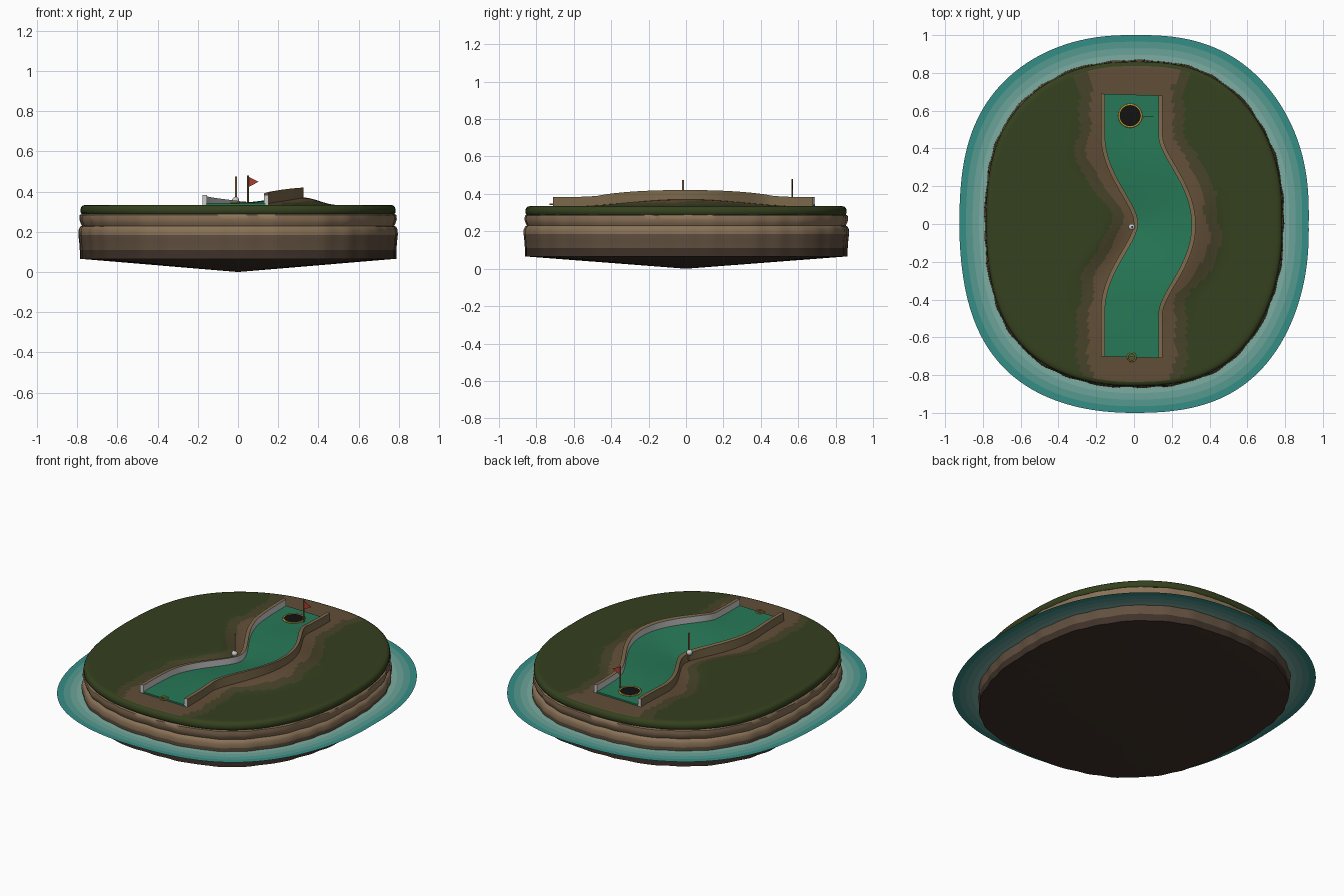
import bpy, bmesh, math
from mathutils import Vector

if "Cube" in bpy.data.objects:
    bpy.data.objects.remove(bpy.data.objects["Cube"])

N = 192          # segments round the island
FLOOR = 0.343    # height of the putting lane
GROUND = 0.334


def mat(name, r, g, b):
    m = bpy.data.materials.new(name)
    m.diffuse_color = (r, g, b, 1)
    m.use_nodes = True
    m.node_tree.nodes["Principled BSDF"].inputs["Base Color"].default_value = m.diffuse_color
    return m


GRASS = mat("grass", 0.035, 0.052, 0.013)
MIXED = mat("dry_grass", 0.062, 0.055, 0.022)
DIRT = mat("dirt", 0.12, 0.075, 0.038)
SAND = mat("sandstone", 0.25, 0.165, 0.095)
ROCK = mat("rock", 0.12, 0.08, 0.05)
DARK = mat("dark_rock", 0.05, 0.032, 0.022)
WATERS = [mat("water_%d" % i, 0.2 - 0.055 * i, 0.42 - 0.05 * i, 0.36 - 0.04 * i) for i in range(4)]
FELT = mat("felt", 0.02, 0.19, 0.095)
KERB = mat("kerb_brown", 0.2, 0.14, 0.07)
GREY = mat("kerb_inner_grey", 0.55, 0.55, 0.55)
GOLD = mat("gold", 0.6, 0.38, 0.05)
BLACK = mat("black", 0.006, 0.006, 0.006)
WOOD = mat("wood", 0.25, 0.15, 0.07)
RED = mat("red", 0.4, 0.05, 0.03)
WHITE = mat("white", 0.8, 0.8, 0.8)


def build(name, verts, faces, mats, pick=None, smooth=35):
    me = bpy.data.meshes.new(name)
    me.from_pydata(verts, [], faces)
    for m in mats:
        me.materials.append(m)
    ob = bpy.data.objects.new(name, me)
    bpy.context.collection.objects.link(ob)
    if pick:
        for p in me.polygons:
            p.material_index = pick(p)
    finish(ob, smooth)
    return ob


def finish(ob, smooth=35):
    bpy.ops.object.select_all(action='DESELECT')
    ob.select_set(True)
    bpy.context.view_layer.objects.active = ob
    bpy.ops.object.shade_smooth_by_angle(angle=math.radians(smooth))


# --- shape helpers: lane centre line, bank, island outline ---
def hump(y, w):
    return 0.5 * (1 + math.cos(math.pi * y / w)) if abs(y) < w else 0.0


def centre(y):
    return -0.012 + 0.175 * hump(y, 0.47)


def across(y):
    """Unit vector pointing to the right of the lane."""
    d = (centre(y + 0.001) - centre(y - 0.001)) / 0.002
    return Vector((1, -d)).normalized()


def tilt(y):
    return 0.23 * hump(y, 0.64)


def side(x, y):
    return (x - centre(y)) * across(y).x


def ground(x, y):
    s = side(x, y)
    edge = max(-0.16, min(0.16, s))
    f = max(0.0, 1 - (abs(s) - abs(edge)) / 0.17)
    return GROUND + tilt(y) * edge * f * f * (3 - 2 * f)


def outline(k, off, rough=0.0):
    a = 2 * math.pi * k / N
    c, s = math.cos(a), math.sin(a)
    n = 2.4
    r = ((abs(c) / (0.785 + off)) ** n + (abs(s) / (0.86 + off)) ** n) ** (-1 / n)
    r += 0.006 * math.sin(5 * a + 1) * abs(math.sin(2 * a))
    r += rough * (math.sin(17 * a) + math.sin(29 * a + 2) + math.sin(41 * a + 1)) / 3
    return r * c, r * s


def loft(name, rings, mats, pick=None, tip=None, smooth=35):
    verts = [v for r in rings for v in r]
    faces = []
    for i in range(len(rings) - 1):
        for k in range(N):
            j = (k + 1) % N
            faces.append((i * N + k, (i + 1) * N + k, (i + 1) * N + j, i * N + j))
    if tip:
        verts.append(tip)
        b = (len(rings) - 1) * N
        faces += [(b + k, len(verts) - 1, b + (k + 1) % N) for k in range(N)]
    return build(name, verts, faces, mats, pick, smooth)


def band(off, z, rough=0.0):
    return [(*outline(k, off, rough), z) for k in range(N)]


# --- grassy top with dirt beside the lane, rolled over the rim ---
R = 52
rings = [band(-0.008, 0.288), band(-0.001, 0.297), band(-0.001, 0.312), band(-0.005, 0.324), band(-0.012, 0.331)]
for i in range(R, 0, -1):
    ring = []
    for k in range(N):
        x, y = outline(k, -0.024)
        x, y = x * i / R, y * i / R
        ring.append((x, y, ground(x, y)))
    rings.append(ring)


def ground_mat(p):
    x, y, z = p.center
    if z < 0.3325 and math.hypot(x / 0.785, y / 0.86) > 0.93:
        return 0
    d = abs(side(x, y)) + 0.012 * math.sin(13 * y) + 0.008 * math.sin(29 * y)
    return 2 if d < 0.225 else 1 if d < 0.285 else 0


top = loft("grass_top", rings, [GRASS, MIXED, DIRT], ground_mat, (0, 0, ground(0, 0)), 60)
top.data.flip_normals()

# --- layered cliff and the shallow cone underneath ---
profile = [(-0.013, 0.290), (0.0, 0.284), (0.002, 0.262), (-0.004, 0.243), (-0.011, 0.23),
           (-0.002, 0.226), (0.006, 0.21), (0.007, 0.185), (0.003, 0.15), (0.0, 0.11), (0.0, 0.066)]
loft("cliff", [band(o, z, 0.006) for o, z in profile], [SAND, ROCK, DARK],
     lambda p: 0 if p.center.z > 0.18 else 1 if p.center.z > 0.12 else 2, None, 60).data.flip_normals()
loft("underside", [band(0, 0.066, 0.006)], [DARK], None, (0, 0, 0)).data.flip_normals()

# --- water sheet round the island, paler near the shore ---
loft("water", [band(o, 0.163) for o in (-0.02, 0.035, 0.07, 0.105, 0.14)], WATERS, lambda p: p.index // N)
bpy.context.object.data.flip_normals() if bpy.context.object.data.polygons[0].normal.z < 0 else None


# --- lane and kerbs: cross-sections swept along the banked centre line ---
def sweep(name, section, mats, pick=None, steps=72):
    verts, faces, m = [], [], len(section)
    for i in range(steps + 1):
        y = -0.705 + 1.39 * i / steps
        n = across(y)
        for s, h in section:
            verts.append((centre(y) + n.x * s, y + n.y * s - 0.03 * s, FLOOR + h + tilt(y) * s))
    for i in range(steps):
        for k in range(m):
            j = (k + 1) % m
            faces.append((i * m + k, i * m + j, (i + 1) * m + j, (i + 1) * m + k))
    faces += [tuple(range(m))[::-1], tuple(range(steps * m, steps * m + m))]
    ob = build(name, verts, faces, mats, pick)
    bm = bmesh.new()
    bm.from_mesh(ob.data)
    bmesh.ops.recalc_face_normals(bm, faces=bm.faces)
    bm.to_mesh(ob.data)
    bm.free()


sweep("putting_lane", [(-0.148, -0.02), (0.148, -0.02), (0.148, 0), (0, 0), (-0.148, 0)], [FELT])
for sgn, label in ((-1, "left"), (1, "right")):
    sec = [(sgn * s, h) for s, h in ((0.142, -0.025), (0.164, -0.025), (0.164, 0.04), (0.142, 0.04))]
    # side 1 is the outer face, side 2 the top; inner face and ends stay grey
    sweep(label + "_kerb", sec, [KERB, GREY],
          lambda p: 0 if p.index < 288 and p.index % 4 in (1, 2) else 1)


# --- small parts ---
def done(name, m, smooth=35):
    ob = bpy.context.object
    ob.name = name
    ob.data.materials.append(m)
    finish(ob, smooth)


def torus(name, x, y, z, r, t):
    bpy.ops.mesh.primitive_torus_add(location=(x, y, z), major_radius=r, minor_radius=t,
                                     major_segments=40, minor_segments=8)
    done(name, GOLD, 60)


def cyl(name, x, y, z0, z1, r, m, n=12):
    bpy.ops.mesh.primitive_cylinder_add(vertices=n, radius=r, depth=z1 - z0, location=(x, y, (z0 + z1) / 2))
    done(name, m)


cyl("hole", -0.02, 0.573, FLOOR - 0.03, FLOOR + 0.003, 0.056, BLACK, 40)
torus("hole_rim", -0.02, 0.573, FLOOR + 0.002, 0.059, 0.005)
torus("tee_ring", -0.012, -0.705, FLOOR + 0.002, 0.022, 0.004)
cyl("flag_pole", 0.05, 0.567, FLOOR, 0.48, 0.004, WOOD)
cyl("marker_post", -0.01, -0.016, 0.31, 0.475, 0.006, WOOD)
bpy.ops.mesh.primitive_uv_sphere_add(segments=20, ring_count=12, radius=0.017, location=(-0.012, -0.016, 0.357))
done("ball", WHITE, 60)

# triangular flag
f = [(0.052, 0.475), (0.102, 0.449), (0.052, 0.423)]
v = [(x, 0.567 + d, z) for d in (-0.0015, 0.0015) for x, z in f]
build("flag", v, [(0, 1, 2), (3, 5, 4), (0, 3, 4, 1), (1, 4, 5, 2), (2, 5, 3, 0)], [RED])
